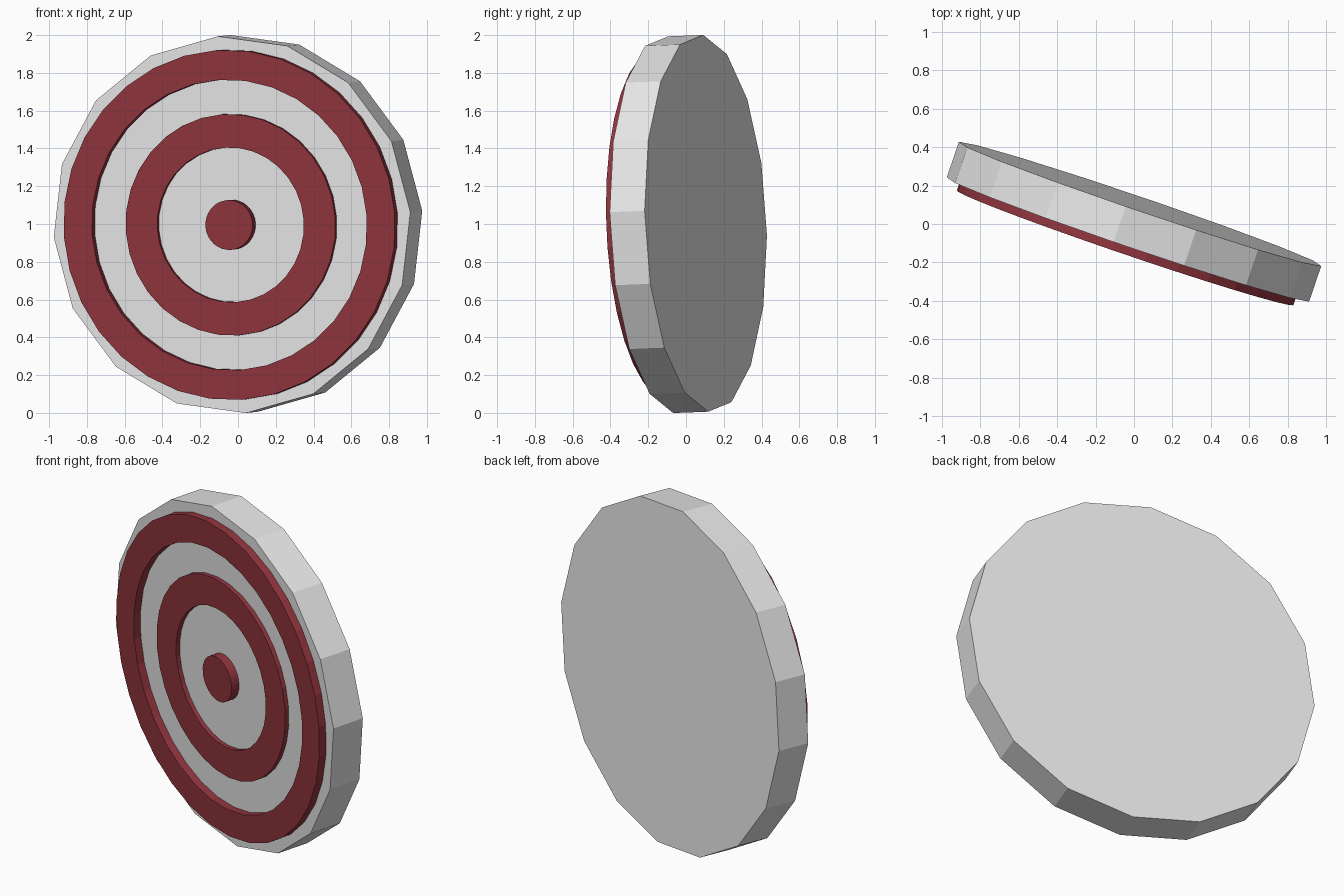
import bpy
import bmesh
from math import cos, sin, radians, tau
from mathutils import Matrix

cube = bpy.data.objects.get("Cube")
if cube:
    bpy.data.objects.remove(cube, do_unlink=True)


def material(name, colour):
    mat = bpy.data.materials.new(name)
    mat.use_nodes = True
    mat.diffuse_color = colour
    mat.node_tree.nodes["Principled BSDF"].inputs["Base Color"].default_value = colour
    return mat


white = material("white", (0.8, 0.8, 0.8, 1))
red = material("dark red", (0.28, 0.035, 0.047, 1))

# Shared placement: the board is turned aside and leans slightly forward
PLACE = (Matrix.Translation((0, 0.012, 1))
         @ Matrix.Rotation(radians(-18.8), 4, "Z")
         @ Matrix.Rotation(radians(2.1), 4, "X"))
ROLL = radians(3.8)
HALF = 0.098


def band(name, outer, inner, front, back, sides, mat):
    """Flat-faced disc (inner = 0) or ring, facing -y before placement."""
    bm = bmesh.new()

    def loop(radius, y):
        angles = [ROLL + tau * i / sides for i in range(sides)]
        return [bm.verts.new((radius * cos(a), y, radius * sin(a))) for a in angles]

    def bridge(a, b):
        for i in range(sides):
            j = (i + 1) % sides
            bm.faces.new((a[i], a[j], b[j], b[i]))

    of, ob = loop(outer, front), loop(outer, back)
    bridge(of, ob)
    if inner:
        nf, nb = loop(inner, front), loop(inner, back)
        bridge(nf, of)
        bridge(nb, nf)
        bridge(ob, nb)
    else:
        bm.faces.new(of)
        bm.faces.new(ob)
    bmesh.ops.recalc_face_normals(bm, faces=bm.faces)
    bm.transform(PLACE)
    mesh = bpy.data.meshes.new(name)
    bm.to_mesh(mesh)
    bm.free()
    mesh.materials.append(mat)
    obj = bpy.data.objects.new(name, mesh)
    bpy.context.collection.objects.link(obj)


# Thick backing board
band("board", 1.0, 0, -HALF, HALF, 16, white)

# Raised rings and centre: name, outer radius, inner radius, height
for name, outer, inner, height in (
        ("outer_ring", 0.928, 0.77, 0.045),
        ("middle_ring", 0.587, 0.41, 0.025),
        ("bullseye", 0.132, 0, 0.05)):
    band(name, outer, inner, -HALF - height, -HALF + 0.01, 32, red)
